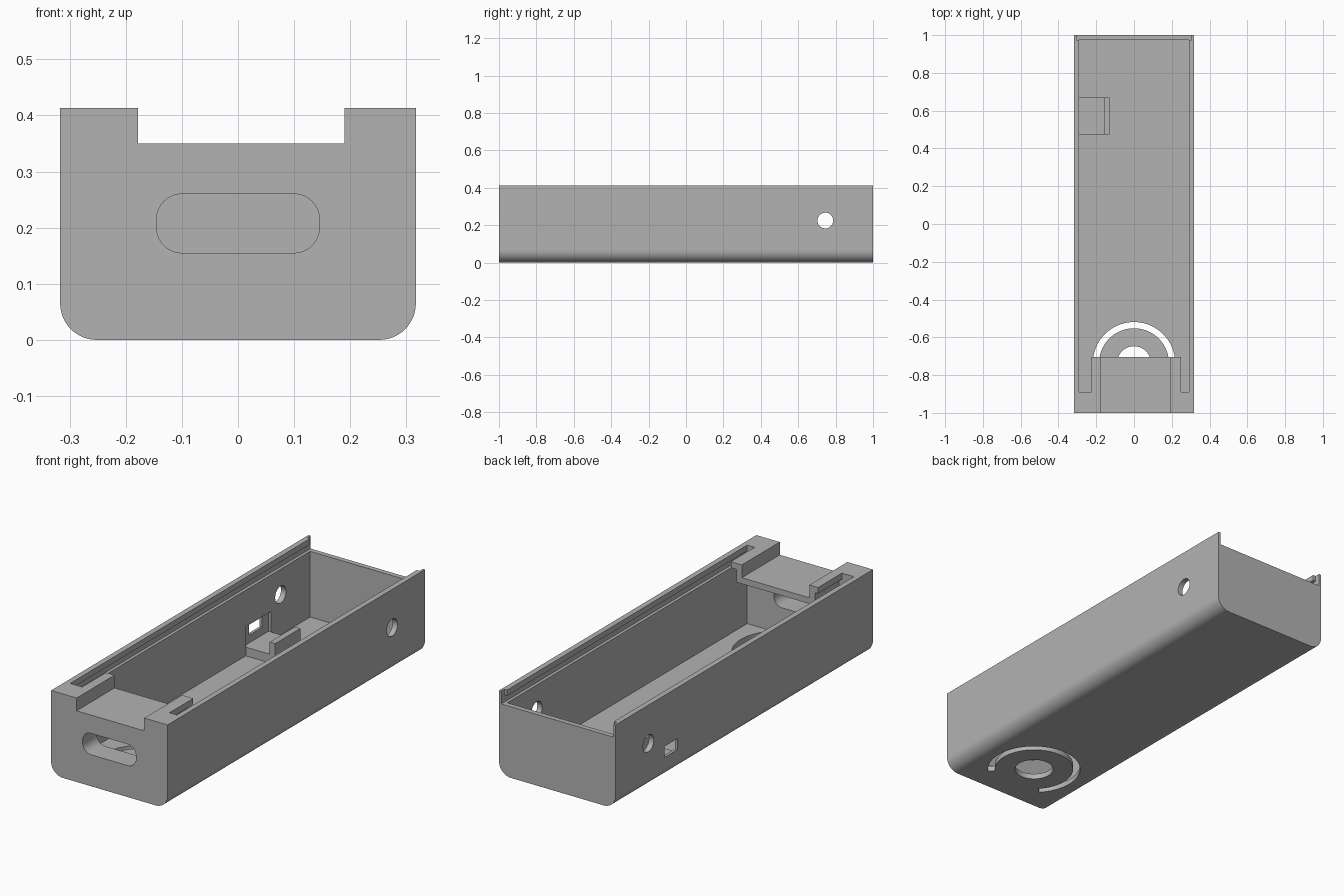
import bpy, bmesh
from math import cos, sin, radians

old = bpy.data.objects.get("Cube")
if old:
    bpy.data.objects.remove(old, do_unlink=True)

grey = bpy.data.materials.new("plain_grey")
grey.use_nodes = True
colour = (0.45, 0.45, 0.45, 1)
grey.diffuse_color = colour
grey.node_tree.nodes["Principled BSDF"].inputs["Base Color"].default_value = colour


def prism(name, outline, axis, lo, hi):
    """Extrude a 2D outline along one axis between lo and hi."""
    place = {"x": lambda a, b, t: (t, a, b),
             "y": lambda a, b, t: (a, t, b),
             "z": lambda a, b, t: (a, b, t)}[axis]
    bm = bmesh.new()
    rings = [[bm.verts.new(place(a, b, t)) for a, b in outline] for t in (lo, hi)]
    bm.faces.new(rings[0])
    bm.faces.new(rings[1])
    n = len(outline)
    for i in range(n):
        j = (i + 1) % n
        bm.faces.new((rings[0][i], rings[0][j], rings[1][j], rings[1][i]))
    bmesh.ops.recalc_face_normals(bm, faces=bm.faces)
    mesh = bpy.data.meshes.new(name)
    bm.to_mesh(mesh)
    bm.free()
    mesh.materials.append(grey)
    obj = bpy.data.objects.new(name, mesh)
    bpy.context.collection.objects.link(obj)
    return obj


def box(name, x0, x1, y0, y1, z0, z1):
    return prism(name, [(x0, y0), (x1, y0), (x1, y1), (x0, y1)], "z", z0, z1)


def arc(cx, cy, r, start, end, steps):
    angles = [radians(start + (end - start) * i / steps) for i in range(steps + 1)]
    return [(cx + r * cos(a), cy + r * sin(a)) for a in angles]


def circle(cx, cy, r, steps=48):
    return arc(cx, cy, r, 0, 360, steps)[:-1]


W, H, WALL, FLOOR = 0.317, 0.413, 0.29, 0.027
LEDGE, LIP = 0.35, 0.385          # lid groove bottom and top
FRONT, BACK = -0.89, 0.975        # cavity ends
R = 0.065

# Outer body with rounded long bottom edges
body = prism("case_body", [(W, H), (-W, H)] + arc(R - W, R, R, 180, 270, 12)
             + arc(W - R, R, R, 270, 360, 12), "y", -1, 1)

# Cavity, lid channel and front notch
cutters = [
    box("cavity_cutter", -WALL, WALL, FRONT, BACK, FLOOR, 0.5),
    box("groove_cutter", -0.305, 0.305, FRONT, 1.1, LEDGE, LIP),
    box("lid_entry_cutter", -0.305, 0.305, BACK, 1.1, LEDGE, 0.5),
    box("notch_cutter", -0.178, 0.19, -1.1, -0.8, LEDGE, 0.5),
]

# Long rounded slot in the front wall
sx, z0, z1, r = 0.145, 0.155, 0.26, 0.045
slot = (arc(sx - r, z1 - r, r, 0, 90, 10) + arc(r - sx, z1 - r, r, 90, 180, 10)
        + arc(r - sx, z0 + r, r, 180, 270, 10) + arc(sx - r, z0 + r, r, 270, 360, 10))
cutters.append(prism("front_slot_cutter", slot, "y", -1.1, -0.8))

# Round holes through both sides, port and its recess in the right wall
cutters += [
    prism("side_hole_cutter", circle(0.745, 0.225, 0.042), "x", -0.5, 0.5),
    box("port_cutter", -0.4, -0.25, 0.52, 0.62, 0.108, 0.162),
    box("port_recess_cutter", -0.303, -0.25, 0.475, 0.67, 0.06, 0.17),
]

# Floor button: centre hole and open ring slot
cy = -0.737
ring = arc(0, cy, 0.218, -44, 224, 60) + arc(0, cy, 0.185, 224, -44, 60)
cutters += [
    prism("button_hole_cutter", circle(0, cy, 0.09), "z", -0.1, 0.1),
    prism("button_ring_cutter", ring, "z", -0.1, 0.1),
]

bpy.context.view_layer.objects.active = body
for cutter in cutters:
    cutter.hide_render = True
    mod = body.modifiers.new(cutter.name, "BOOLEAN")
    mod.operation = "DIFFERENCE"
    mod.solver = "EXACT"
    mod.object = cutter
    bpy.ops.object.modifier_apply(modifier=mod.name)
    bpy.data.objects.remove(cutter, do_unlink=True)

# Stepped plate overhanging the cavity behind the front wall
T = 0.03
step = [(-0.225, H), (-0.178, H), (-0.178, LEDGE), (0.19, LEDGE), (0.19, H), (0.25, H),
        (0.25, H - T), (0.19 + T, H - T), (0.19 + T, LEDGE - T),
        (-0.178 - T, LEDGE - T), (-0.178 - T, H - T), (-0.225, H - T)]
prism("front_platform", step, "y", FRONT, -0.705)

# Port shelf with a raised stop
shelf = [(-0.303, FLOOR), (-0.13, FLOOR), (-0.13, 0.13), (-0.16, 0.13),
         (-0.16, 0.07), (-0.303, 0.07)]
prism("port_shelf", shelf, "y", 0.475, 0.67)

# Smooth the curved faces, keep edges crisp
bpy.ops.object.select_all(action="DESELECT")
body.select_set(True)
bpy.context.view_layer.objects.active = body
bpy.ops.object.shade_smooth_by_angle(angle=radians(30))
